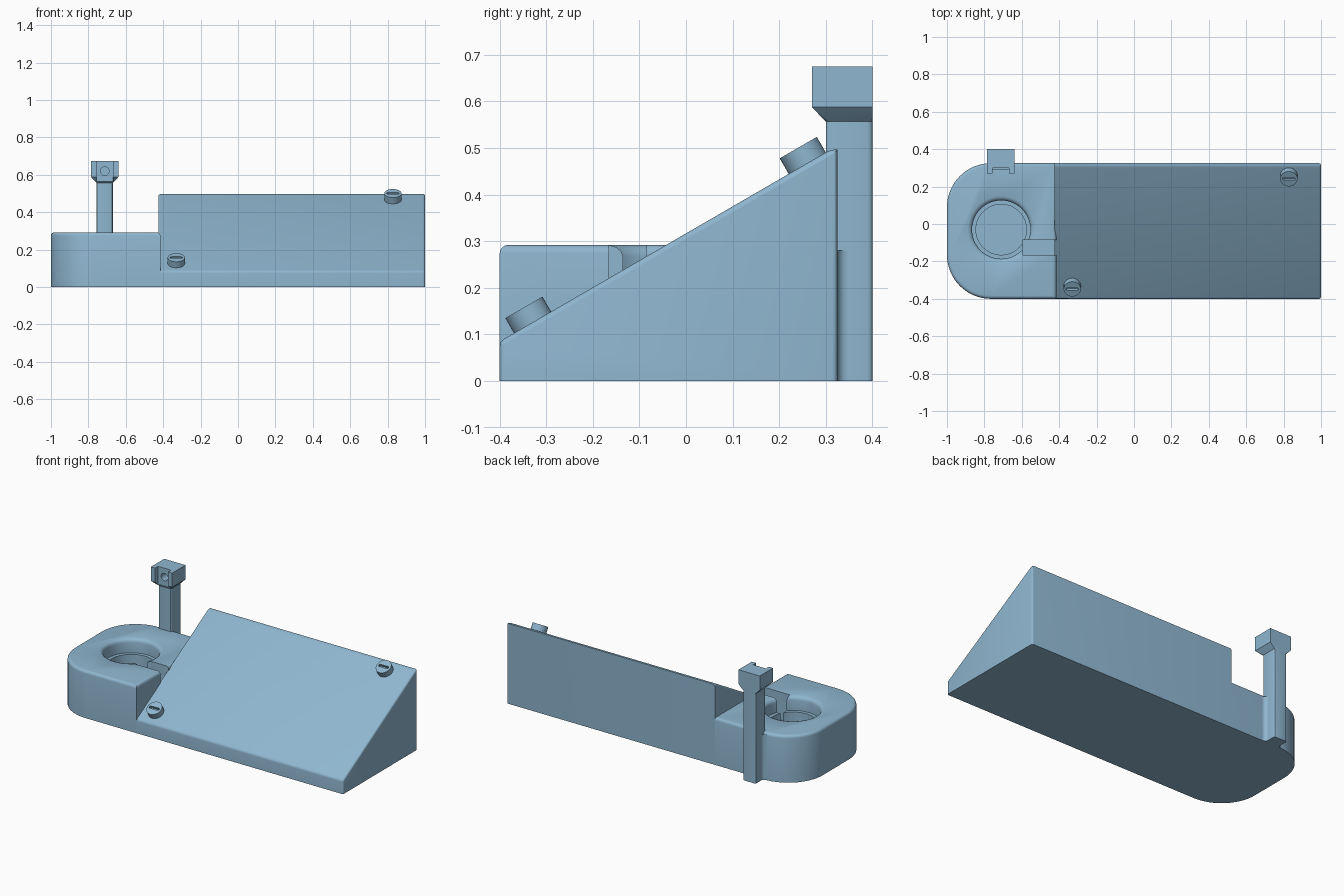
import bpy, bmesh, math
from mathutils import Vector, Matrix

if "Cube" in bpy.data.objects:
    bpy.data.objects.remove(bpy.data.objects["Cube"])

blue = bpy.data.materials.new("soft_blue")
blue.diffuse_color = (0.275, 0.47, 0.63, 1)
blue.use_nodes = True
blue.node_tree.nodes["Principled BSDF"].inputs["Base Color"].default_value = blue.diffuse_color


def make(name, bm):
    bmesh.ops.recalc_face_normals(bm, faces=bm.faces)
    me = bpy.data.meshes.new(name)
    bm.to_mesh(me)
    bm.free()
    ob = bpy.data.objects.new(name, me)
    bpy.context.collection.objects.link(ob)
    me.materials.append(blue)
    return ob


def loft(rings):
    """Closed solid through a list of equal-length point rings."""
    bm = bmesh.new()
    vs = [[bm.verts.new(p) for p in r] for r in rings]
    n = len(vs[0])
    for a, b in zip(vs, vs[1:]):
        for i in range(n):
            bm.faces.new((a[i], a[(i + 1) % n], b[(i + 1) % n], b[i]))
    bm.faces.new(vs[0][::-1])
    bm.faces.new(vs[-1])
    bmesh.ops.recalc_face_normals(bm, faces=bm.faces)
    return bm


def rect(x0, x1, y0, y1, z):
    return [(x0, y0, z), (x1, y0, z), (x1, y1, z), (x0, y1, z)]


def bevel(bm, rule, width, seg=4):
    edges = [e for e in bm.edges if rule(e.verts[0].co, e.verts[1].co)]
    bmesh.ops.bevel(bm, geom=edges, offset=width, segments=seg,
                    profile=0.5, affect='EDGES', clamp_overlap=True)


def arc(cx, cy, r, a0, a1, n):
    return [(cx + r * math.cos(math.radians(a0 + (a1 - a0) * i / n)),
             cy + r * math.sin(math.radians(a0 + (a1 - a0) * i / n)))
            for i in range(n + 1)]


def cut(ob, cutter):
    m = ob.modifiers.new("cut", 'BOOLEAN')
    m.operation, m.solver, m.object = 'DIFFERENCE', 'EXACT', cutter
    bpy.context.view_layer.objects.active = ob
    bpy.ops.object.modifier_apply(modifier=m.name)
    bpy.data.objects.remove(cutter)


def cylinder(r, depth, matrix, seg=40):
    bm = bmesh.new()
    bmesh.ops.create_cone(bm, cap_ends=True, segments=seg, radius1=r,
                          radius2=r, depth=depth, matrix=matrix)
    return bm


# Sloped body: side profile swept along x, edges rounded except the underside
side = [(-0.4, 0), (-0.4, 0.085), (0.311, 0.497), (0.325, 0.497), (0.325, 0)]
bm = loft([[(x, y, z) for y, z in side] for x in (-0.425, 1.0)])
bevel(bm, lambda a, b: max(a.z, b.z) > 0.05
      and not (a.x < 0 and b.x < 0 and abs(a.y - b.y) < 0.001)
      and not (abs(a.x - b.x) > 1 and a.y > 0.32), 0.013)
make("sloped_body", bm)

# Holder base: rounded left end, rounded top rim
R = 0.235
outline = ([(-0.415, -0.4), (-0.415, 0.325)]
           + arc(-1 + R, 0.325 - R, R, 90, 180, 16)
           + arc(-1 + R, -0.4 + R, R, 180, 270, 16))
bm = loft([[(x, y, z) for x, y in outline] for z in (0, 0.292)])
bevel(bm, lambda a, b: a.z > 0.2 and b.z > 0.2, 0.018)
base = make("holder_base", bm)

# Stepped round well with a flared mouth
well = [(0.135, 0.13), (0.135, 0.205), (0.156, 0.205), (0.156, 0.268),
        (0.159, 0.279), (0.166, 0.287), (0.179, 0.2921), (0.179, 0.35)]
N = 64
rings = [[(-0.71 + r * math.cos(math.tau * i / N),
           -0.03 + r * math.sin(math.tau * i / N), z) for i in range(N)]
         for r, z in well]
cut(base, make("well_cutter", loft(rings)))

# Cable channel from the well to the body
cut(base, make("channel_cutter", loft(
    [rect(-0.595, -0.38, -0.165, -0.085, z) for z in (0.12, 0.4)])))

# Post with flared head
px = -0.7125
post_rings = [rect(px - w, px + w, y0, 0.4, z) for w, y0, z in
              ((0.044, 0.30, 0), (0.044, 0.30, 0.557),
               (0.073, 0.27, 0.588), (0.073, 0.27, 0.675))]
bm = loft(post_rings)
bevel(bm, lambda a, b: abs(a.z - b.z) > 0.3, 0.01, 3)
post = make("post", bm)

# Groove and blind hole in the head
cut(post, make("groove_cutter", loft(
    [rect(px - 0.044, px + 0.044, 0.2, 0.2985, z) for z in (0.565, 0.75)])))
cut(post, make("hole_cutter", cylinder(
    0.023, 0.1, Matrix.Translation((px, 0.30, 0.62))
    @ Matrix.Rotation(math.pi / 2, 4, 'X'), 24)))

# Concave fillets where the post meets the base
for s, name in ((-1, "left_post_fillet"), (1, "right_post_fillet")):
    f = 0.022
    pts = ([(px + s * 0.035, 0.315), (px + s * (0.044 + f), 0.315)]
           + [(px + s * x, y) for x, y in
              arc(0.044 + f, 0.325 + f, f, 270, 180, 6)]
           + [(px + s * 0.035, 0.325 + f)])
    make(name, loft([[(x, y, z) for x, y in pts] for z in (0, 0.28)]))

# Slotted screw heads standing square to the slope
tilt = Matrix.Rotation(math.radians(30), 4, 'X')
for name, loc in (("lower_screw", (-0.33, -0.329, 0.125)),
                  ("upper_screw", (0.828, 0.26, 0.468))):
    M = Matrix.Translation(loc) @ tilt
    screw = make(name, cylinder(0.046, 0.058, M @ Matrix.Translation((0, 0, 0.009))))
    slot = arc(0.026, 0, 0.008, -90, 90, 6) + arc(-0.026, 0, 0.008, 90, 270, 6)
    cut(screw, make("slot_cutter", loft(
        [[M @ Vector((x, y, z)) for x, y in slot] for z in (0.02, 0.06)])))

# Smooth shading with crisp edges
for ob in bpy.context.scene.objects:
    ob.select_set(True)
bpy.context.view_layer.objects.active = base
bpy.ops.object.shade_smooth_by_angle(angle=math.radians(30))
